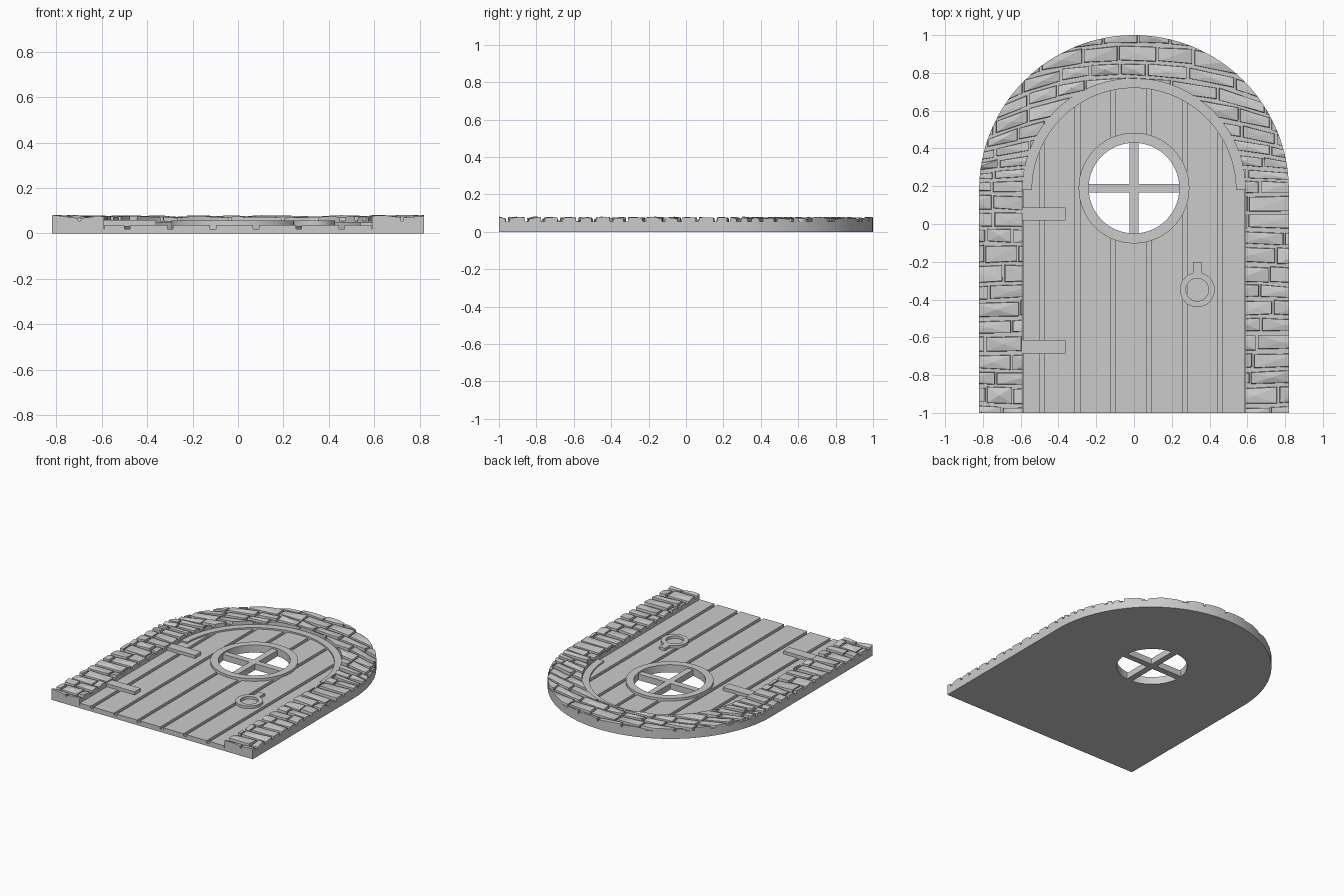
import bpy, bmesh, math, random

random.seed(7)
if "Cube" in bpy.data.objects:
    bpy.data.objects.remove(bpy.data.objects["Cube"])

grey = bpy.data.materials.new("stone_grey")
grey.use_nodes = True
grey.diffuse_color = (0.6, 0.6, 0.6, 1)
grey.node_tree.nodes["Principled BSDF"].inputs["Base Color"].default_value = (0.6, 0.6, 0.6, 1)

SPRING, BOTTOM = 0.18, -1.0
OUTER, INNER, TRIM = 0.82, 0.59, 0.54
WINDOW = (0, 0.19)


def finish(name, bm):
    bm.normal_update()
    mesh = bpy.data.meshes.new(name)
    bm.to_mesh(mesh)
    bm.free()
    mesh.materials.append(grey)
    obj = bpy.data.objects.new(name, mesh)
    bpy.context.collection.objects.link(obj)
    return obj


def arc(r, centre=(0, SPRING), a0=0.0, a1=math.pi, n=64):
    return [(centre[0] + r * math.cos(a0 + (a1 - a0) * i / n),
             centre[1] + r * math.sin(a0 + (a1 - a0) * i / n)) for i in range(n + 1)]


def arch(r):
    return [(r, BOTTOM)] + arc(r) + [(-r, BOTTOM)]


def add_prism(bm, outline, z0, z1):
    """Upright solid from an anticlockwise outline."""
    low = [bm.verts.new((x, y, z0)) for x, y in outline]
    high = [bm.verts.new((x, y, z1)) for x, y in outline]
    bm.faces.new(low[::-1])
    bm.faces.new(high)
    for i in range(len(low)):
        j = (i + 1) % len(low)
        bm.faces.new((low[i], low[j], high[j], high[i]))


def prism(name, outline, z0, z1):
    bm = bmesh.new()
    add_prism(bm, outline, z0, z1)
    return finish(name, bm)


def box(name, x0, x1, y0, y1, z0, z1):
    return prism(name, [(x0, y0), (x1, y0), (x1, y1), (x0, y1)], z0, z1)


def band(name, outer, inner, z0, z1, closed=False):
    """Solid strip between two matching anticlockwise paths."""
    bm = bmesh.new()
    rows = [[bm.verts.new((*p, z)) for p in path]
            for path, z in ((outer, z0), (outer, z1), (inner, z1), (inner, z0))]
    n = len(outer)
    for i in range(n if closed else n - 1):
        j = (i + 1) % n
        for k in range(4):
            a, b = rows[k], rows[(k + 1) % 4]
            bm.faces.new((a[i], a[j], b[j], b[i]))
    if not closed:
        bm.faces.new([row[0] for row in rows])
        bm.faces.new([row[-1] for row in reversed(rows)])
    return finish(name, bm)


def ring(name, centre, outer, inner, z0, z1):
    paths = [arc(r, centre, 0, 2 * math.pi)[:-1] for r in (outer, inner)]
    return band(name, *paths, z0, z1, closed=True)


def cut(obj, cutter, operation):
    mod = obj.modifiers.new("cut", 'BOOLEAN')
    mod.object, mod.operation, mod.solver = cutter, operation, 'EXACT'
    mod.use_self = True
    bpy.context.view_layer.update()
    result = obj.evaluated_get(bpy.context.evaluated_depsgraph_get())
    mesh = bpy.data.meshes.new_from_object(result)
    obj.modifiers.clear()
    obj.data = mesh


# Helpers for cutting
window_cutter = prism("window_cutter", arc(0.27, WINDOW, 0, 2 * math.pi)[:-1], -0.1, 0.2)
door_cutter = prism("door_cutter", arch(INNER - 0.002), -0.1, 0.2)
stone_cutter = band("stone_cutter", arch(OUTER), arch(INNER), 0.03, 0.2)

# Backing slab and raised bed under the stones
backing = prism("door_backing", arch(INNER), 0, 0.02)
cut(backing, window_cutter, 'DIFFERENCE')
bed = band("stone_bed", arch(OUTER), arch(INNER), 0, 0.055)

# Planks with grooves between them
bm = bmesh.new()
pitch, groove = 0.189, 0.025
edges = [-0.62] + [-0.488 + pitch * i for i in range(6)] + [0.62]
for a, b in zip(edges, edges[1:]):
    x0, x1 = a + groove / 2, b - groove / 2
    add_prism(bm, [(x0, BOTTOM), (x1, BOTTOM), (x1, 0.9), (x0, 0.9)], 0.015, 0.037)
planks = finish("door_planks", bm)
cut(planks, door_cutter, 'INTERSECT')
cut(planks, window_cutter, 'DIFFERENCE')

# Curved trim over the planks
trim = band("arch_trim", arc(INNER), arc(TRIM), 0.015, 0.048)

# Round window with crossed bars
window_ring = ring("window_ring", WINDOW, 0.293, 0.24, 0, 0.056)
wx, wy = WINDOW
box("window_bar_upright", wx - 0.023, wx + 0.023, wy - 0.25, wy + 0.25, 0, 0.045)
box("window_bar_level", wx - 0.25, wx + 0.25, wy - 0.023, wy + 0.023, 0, 0.045)

# Hinges
for label, y in (("upper", 0.053), ("lower", -0.65)):
    box(label + "_hinge", -0.595, -0.362, y - 0.035, y + 0.035, 0.03, 0.06)

# Knocker
knocker = ring("knocker_ring", (0.335, -0.348), 0.092, 0.06, 0.03, 0.056)
box("knocker_tab", 0.312, 0.358, -0.27, -0.2, 0.03, 0.056)


# Rough stones laid in courses that droop around the arch
def course(y, x):
    lift = min(max((y - 0.15) / 0.6, 0), 1)
    return y + 0.008 * math.sin(6 * x + 5 * y) - 0.3 * lift * x * x


def gap():
    return random.uniform(0.004, 0.014)


bm = bmesh.new()
y = -1.04
while y < 1.25:
    y_next = y + random.uniform(0.075, 0.105)
    x = -0.9 - random.uniform(0, 0.12)
    while x < 0.9:
        x_next = x + random.uniform(0.13, 0.27)
        x0, x1 = x + gap() / 2, x_next - gap() / 2
        corners = [(x0, course(y, x0) + gap()), (x1, course(y, x1) + gap()),
                   (x1, course(y_next, x1) - gap()), (x0, course(y_next, x0) - gap())]
        mx, my = (sum(c[i] for c in corners) / 4 for i in (0, 1))
        low = [bm.verts.new((*c, 0.045)) for c in corners]
        high = [bm.verts.new((mx + (cx - mx) * 0.97, my + (cy - my) * 0.92,
                              random.uniform(0.066, 0.079))) for cx, cy in corners]
        crown = bm.verts.new((mx, my, random.uniform(0.074, 0.082)))
        bm.faces.new(low[::-1])
        for i in range(4):
            j = (i + 1) % 4
            bm.faces.new((low[i], low[j], high[j]))
            bm.faces.new((low[i], high[j], high[i]))
            bm.faces.new((high[i], high[j], crown))
        x = x_next
    y = y_next
stones = finish("arch_stones", bm)
cut(stones, stone_cutter, 'INTERSECT')

for helper in (window_cutter, door_cutter, stone_cutter):
    bpy.data.objects.remove(helper)

# Smooth the round parts, keeping their edges sharp
bpy.ops.object.select_all(action='DESELECT')
for obj in (backing, bed, trim, window_ring, knocker):
    obj.select_set(True)
    bpy.context.view_layer.objects.active = obj
bpy.ops.object.shade_smooth_by_angle(angle=math.radians(30))
